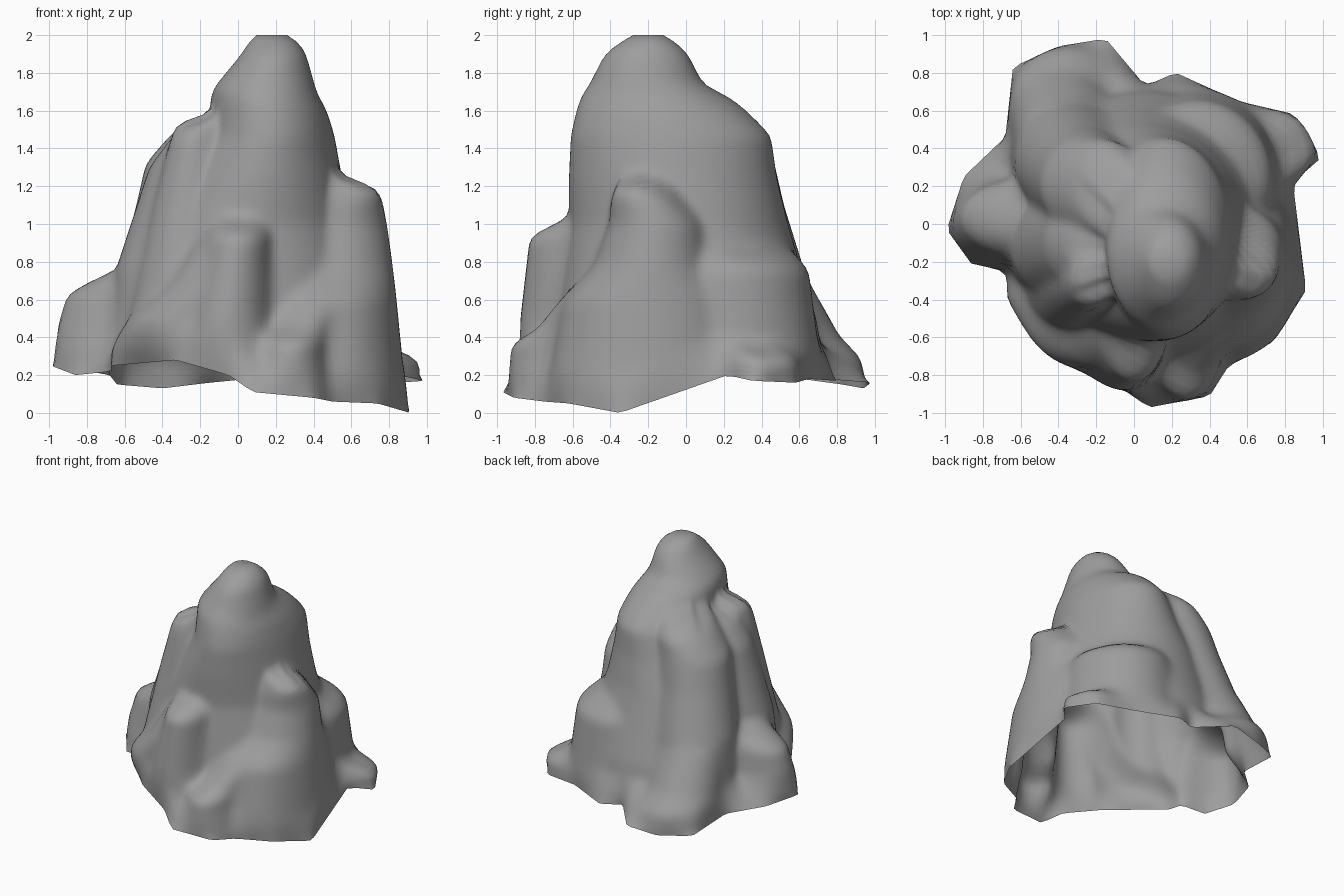
import bpy
import bmesh
import math
from mathutils import Vector

if "Cube" in bpy.data.objects:
    bpy.data.objects.remove(bpy.data.objects["Cube"], do_unlink=True)

COLUMNS = 132
ROWS = 56
PEAK = Vector((0.18, -0.2))
HEIGHT = 2.0

# Uneven foot line of the rock: x, y, z of its corners
foot = [Vector(p) for p in (
    (-.99, -.03, .25), (-.9, .25, .24), (-.68, .46, .2), (-.64, .83, .15),
    (-.4, .94, .13), (-.15, .98, .16), (.06, .73, .18), (.22, .8, .17),
    (.55, .65, .18), (.85, .58, .16), (.99, .35, .17), (.84, .22, .2),
    (.91, -.35, 0), (.74, -.62, .05), (.5, -.75, .06), (.4, -.91, .08),
    (.08, -.97, .11), (-.05, -.88, .2), (-.33, -.76, .28), (-.67, -.4, .25),
    (-.67, -.25, .22), (-.86, -.21, .2))]

# Each mass is a stack of ellipses: z, centre x, centre y, radius x, radius y
core = [(0, .08, 0, .77, .77), (.5, .07, 0, .69, .69), (1, .06, -.04, .54, .58),
        (1.25, .12, -.07, .43, .55), (1.47, .17, -.08, .34, .53),
        (1.6, .16, -.13, .31, .45), (1.69, .14, -.17, .28, .38), (1.72, .14, -.21, .27, .31),
        (1.9, .19, -.21, .17, .22), (1.97, .19, -.2, .13, .14), (2, .18, -.2, .08, .08)]
left_pillar = [(0, .5, -.2, .4, .56), (.6, .5, -.2, .34, .45), (.78, .5, -.18, .32, .31),
               (1, .53, -.16, .26, .25), (1.16, .59, -.23, .17, .17), (1.22, .6, -.27, .13, .1)]
front_column = [(0, -.06, -.55, .4, .34), (.5, -.05, -.58, .23, .3),
                (.94, 0, -.58, .17, .25), (1.02, 0, -.5, .15, .16)]
front_step = [(0, .25, -.6, .24, .36), (.38, .28, -.6, .19, .33),
              (.43, .32, -.56, .18, .25), (.66, .45, -.4, .2, .22)]
front_skirt = [(0, -.35, -.35, .37, .42), (.3, -.35, -.39, .34, .38),
               (.5, -.27, -.42, .31, .34), (.7, -.16, -.44, .21, .33), (.95, -.08, -.45, .13, .25)]
right_foot = [(0, -.6, 0, .4, .27), (.45, -.6, .02, .36, .23),
              (.63, -.6, .03, .31, .2), (.74, -.5, .03, .2, .18)]
right_wall = [(.2, -.41, -.13, .29, .3), (.75, -.4, -.11, .25, .28),
              (1.3, -.29, -.1, .18, .23), (1.5, -.2, -.14, .12, .18)]
back_foot = [(0, -.38, .6, .29, .38), (.3, -.38, .58, .28, .34),
             (.4, -.38, .54, .27, .28), (.72, -.36, .4, .25, .24)]
left_foot = [(0, .75, .4, .25, .24), (.28, .75, .4, .22, .2), (.33, .74, .38, .12, .13)]
back_shoulder = [(0, -.36, .4, .33, .36), (.75, -.33, .32, .3, .31),
                 (1.1, -.27, .24, .27, .28), (1.32, -.22, .2, .27, .27),
                 (1.46, -.15, .18, .22, .26), (1.57, -.08, .12, .17, .2)]
back_ledge = [(0, .35, .25, .46, .5), (.76, .33, .22, .4, .43), (.86, .28, .18, .36, .38)]
upper_knob = [(.3, -.32, -.34, .3, .3), (.6, -.3, -.32, .26, .27), (1.1, -.26, -.3, .19, .2),
              (1.44, -.22, -.3, .14, .15), (1.55, -.2, -.28, .12, .13)]
masses = (core, left_pillar, front_column, front_step, front_skirt, right_foot,
          right_wall, back_foot, left_foot, back_shoulder, back_ledge, upper_knob)


def section(stack, z):
    """Ellipse of a mass at height z, or None outside the mass."""
    for low, high in zip(stack, stack[1:]):
        if low[0] <= z <= high[0]:
            t = (z - low[0]) / (high[0] - low[0])
            return [a + (b - a) * t for a, b in zip(low[1:], high[1:])]
    return None


def ellipse_reach(ellipse, origin, ray):
    """Far crossing of a ray with an ellipse."""
    cx, cy, rx, ry = ellipse
    ox, oy = (origin.x - cx) / rx, (origin.y - cy) / ry
    dx, dy = ray.x / rx, ray.y / ry
    a, b, c = dx * dx + dy * dy, ox * dx + oy * dy, ox * ox + oy * oy - 1
    root = b * b - a * c
    return (math.sqrt(root) - b) / a if root > 0 else 0


def foot_reach(ray):
    """Distance and height of the foot line in one direction."""
    best = (0, 0)
    for a, b in zip(foot, foot[1:] + foot[:1]):
        edge = b - a
        cross = ray.x * edge.y - ray.y * edge.x
        if abs(cross) < 1e-9:
            continue
        along = (a.y * ray.x - a.x * ray.y) / -cross
        reach = (a.x * edge.y - a.y * edge.x) / cross
        if -1e-6 <= along <= 1 + 1e-6 and reach > best[0]:
            best = (reach, a.z + edge.z * along)
    return best


def surface_point(ray, rim, z):
    """Outermost mass at this height, easing into the foot line below."""
    axis = PEAK * max(0, (z - .3) / (HEIGHT - .3))
    reach = 0
    for stack in masses:
        ellipse = section(stack, z)
        if ellipse:
            reach = max(reach, ellipse_reach(ellipse, axis, ray))
    ease = max(0, 1 - (z - rim[1]) / .22)
    reach += (rim[0] - reach) * ease
    return (axis.x + ray.x * reach, axis.y + ray.y * reach, z)


# Hollow shell, open underneath
bm = bmesh.new()
rings = [[] for row in range(ROWS)]
for column in range(COLUMNS):
    angle = math.tau * column / COLUMNS
    ray = Vector((math.cos(angle), math.sin(angle)))
    rim = foot_reach(ray)
    for row, ring in enumerate(rings):
        z = rim[1] + (HEIGHT - rim[1]) * row / (ROWS - 1)
        ring.append(bm.verts.new(surface_point(ray, rim, min(z, HEIGHT))))
for low, high in zip(rings, rings[1:]):
    for i in range(COLUMNS):
        j = (i + 1) % COLUMNS
        bm.faces.new((low[i], low[j], high[j], high[i]))
bm.faces.new(rings[-1])

# Weather the ledges, leaving the foot and summit crisp
worn = [v for ring in rings[1:-1] for v in ring]
for step in range(3):
    bmesh.ops.smooth_vert(bm, verts=worn, factor=.5,
                          use_axis_x=True, use_axis_y=True, use_axis_z=True)

mesh = bpy.data.meshes.new("rock")
bm.to_mesh(mesh)
bm.free()
rock = bpy.data.objects.new("rock", mesh)
bpy.context.collection.objects.link(rock)

# Plain grey stone
stone = bpy.data.materials.new("grey_stone")
stone.use_nodes = True
grey = (.34, .34, .34, 1)
stone.diffuse_color = grey
stone.node_tree.nodes["Principled BSDF"].inputs["Base Color"].default_value = grey
mesh.materials.append(stone)

bpy.context.view_layer.objects.active = rock
rock.select_set(True)
bpy.ops.object.shade_smooth_by_angle(angle=math.radians(50))
